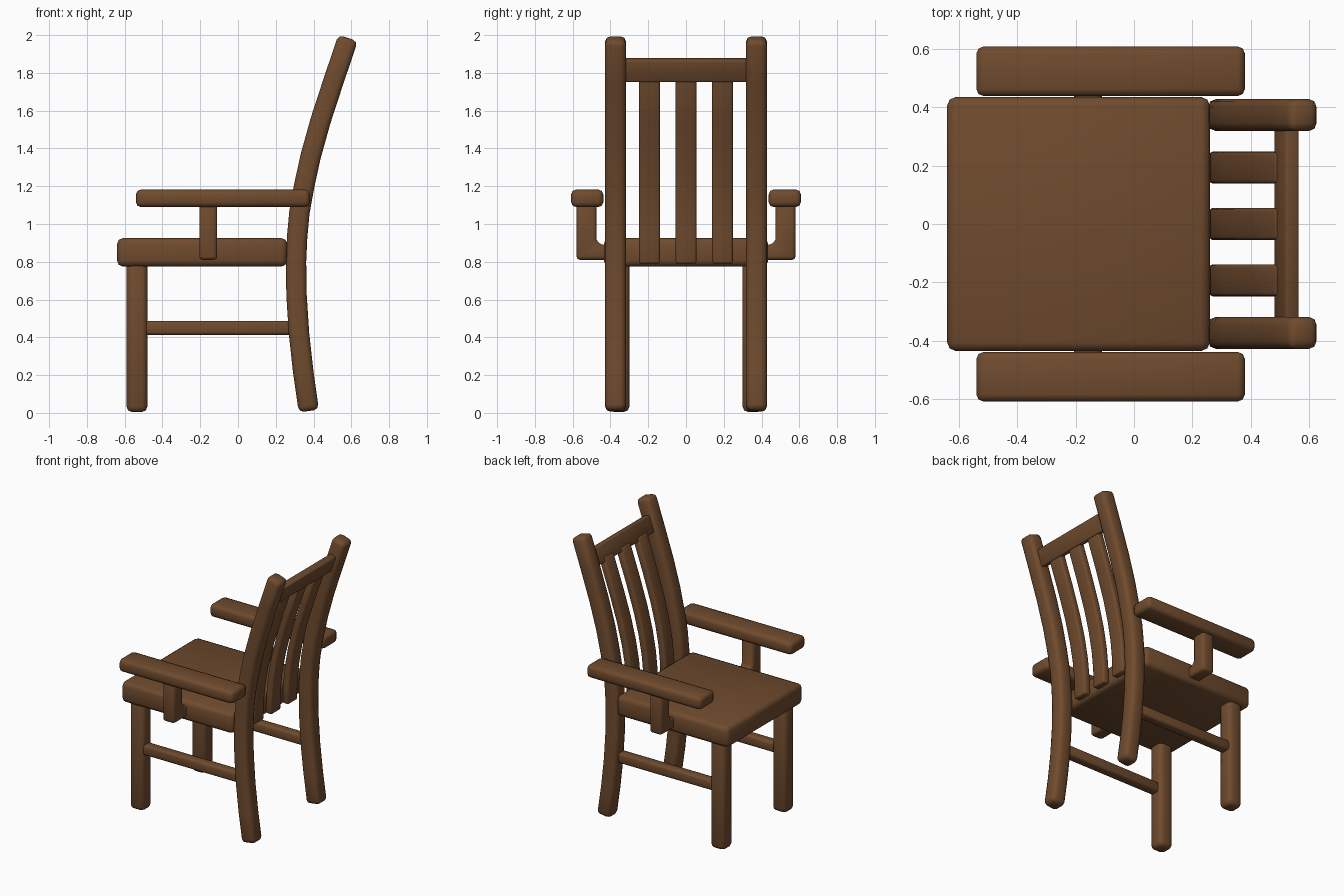
import bpy, bmesh
from mathutils import Vector

old = bpy.data.objects.get("Cube")
if old:
    bpy.data.objects.remove(old)

wood = bpy.data.materials.new("brown wood")
wood.use_nodes = True
colour = (0.16, 0.07, 0.027, 1)
wood.diffuse_color = colour
wood.node_tree.nodes["Principled BSDF"].inputs["Base Color"].default_value = colour


def finish(bm, name, bevel):
    """Turn a bmesh into a softly bevelled wooden part."""
    bmesh.ops.recalc_face_normals(bm, faces=bm.faces)
    mesh = bpy.data.meshes.new(name)
    bm.to_mesh(mesh)
    bm.free()
    mesh.materials.append(wood)
    obj = bpy.data.objects.new(name, mesh)
    bpy.context.collection.objects.link(obj)
    mod = obj.modifiers.new("rounded edges", "BEVEL")
    mod.width = bevel
    mod.segments = 2
    mod.limit_method = "ANGLE"
    mod.angle_limit = 0.7
    bpy.ops.object.select_all(action="DESELECT")
    obj.select_set(True)
    bpy.context.view_layer.objects.active = obj
    bpy.ops.object.modifier_apply(modifier=mod.name)
    bpy.ops.object.shade_smooth_by_angle(angle=0.9)
    return obj


def box(name, low, high, bevel=0.02):
    bm = bmesh.new()
    bmesh.ops.create_cube(bm, size=1)
    low, high = Vector(low), Vector(high)
    for v in bm.verts:
        v.co = (low + high) / 2 + v.co * (high - low)
    return finish(bm, name, bevel)


def bent_bar(name, path, y, width, depth, bevel):
    """Sweep a rectangle along an (x, z) path, square to the path."""
    bm = bmesh.new()
    pts = [Vector(p) for p in path]
    rings = []
    for i, p in enumerate(pts):
        t = (pts[min(i + 1, len(pts) - 1)] - pts[max(i - 1, 0)]).normalized()
        n = Vector((t.y, -t.x)) * depth / 2
        rings.append([bm.verts.new((p.x + s * n.x, y + w * width / 2, p.y + s * n.y))
                      for s, w in ((-1, -1), (1, -1), (1, 1), (-1, 1))])
    for a, b in zip(rings, rings[1:]):
        for k in range(4):
            bm.faces.new((a[k], a[k - 1], b[k - 1], b[k]))
    bm.faces.new(rings[0])
    bm.faces.new(rings[-1])
    return finish(bm, name, bevel)


def bracket(name, side):
    """L-shaped arm support, outlined in y and z."""
    outline = [(0.40, 0.81), (0.58, 0.81), (0.58, 1.11), (0.475, 1.11),
               (0.475, 0.92), (0.455, 0.89), (0.40, 0.89)]
    bm = bmesh.new()
    face = bm.faces.new([bm.verts.new((-0.205, side * y, z)) for y, z in outline])
    ext = bmesh.ops.extrude_face_region(bm, geom=[face])
    bmesh.ops.translate(bm, vec=(0.095, 0, 0),
                        verts=[g for g in ext["geom"] if isinstance(g, bmesh.types.BMVert)])
    return finish(bm, name, 0.018)


# Seat
box("seat", (-0.64, -0.435, 0.775), (0.26, 0.435, 0.925), 0.03)

# Legs, posts, arms and stretchers on both sides
post_path = [(0.375, 0.01), (0.345, 0.22), (0.323, 0.42), (0.31, 0.62), (0.307, 0.8),
             (0.313, 0.93), (0.325, 1.06), (0.35, 1.2), (0.385, 1.36), (0.438, 1.55),
             (0.51, 1.77), (0.583, 1.985)]
for side, label in ((1, "left"), (-1, "right")):
    bent_bar(label + "_back_post", post_path, side * 0.373, 0.11, 0.108, 0.028)
    box(label + "_front_leg", (-0.59, side * 0.355 - 0.055, 0.005),
        (-0.48, side * 0.355 + 0.055, 0.82), 0.028)
    box(label + "_stretcher", (-0.51, side * 0.36 - 0.035, 0.413),
        (0.31, side * 0.36 + 0.035, 0.487), 0.015)
    box(label + "_armrest", (-0.54, side * 0.523 - 0.085, 1.09),
        (0.38, side * 0.523 + 0.085, 1.182), 0.025)
    bracket(label + "_arm_support", side)

# Back slats and top rail
slat_path = [(0.283, 0.79), (0.287, 0.93), (0.3, 1.06), (0.325, 1.2), (0.365, 1.36),
             (0.425, 1.55), (0.508, 1.79)]
for i, label in enumerate(("right", "middle", "left")):
    bent_bar(label + "_back_slat", slat_path, (i - 1) * 0.193, 0.11, 0.05, 0.012)
bent_bar("top_rail", [(0.503, 1.757), (0.543, 1.873)], 0, 0.68, 0.05, 0.008)
